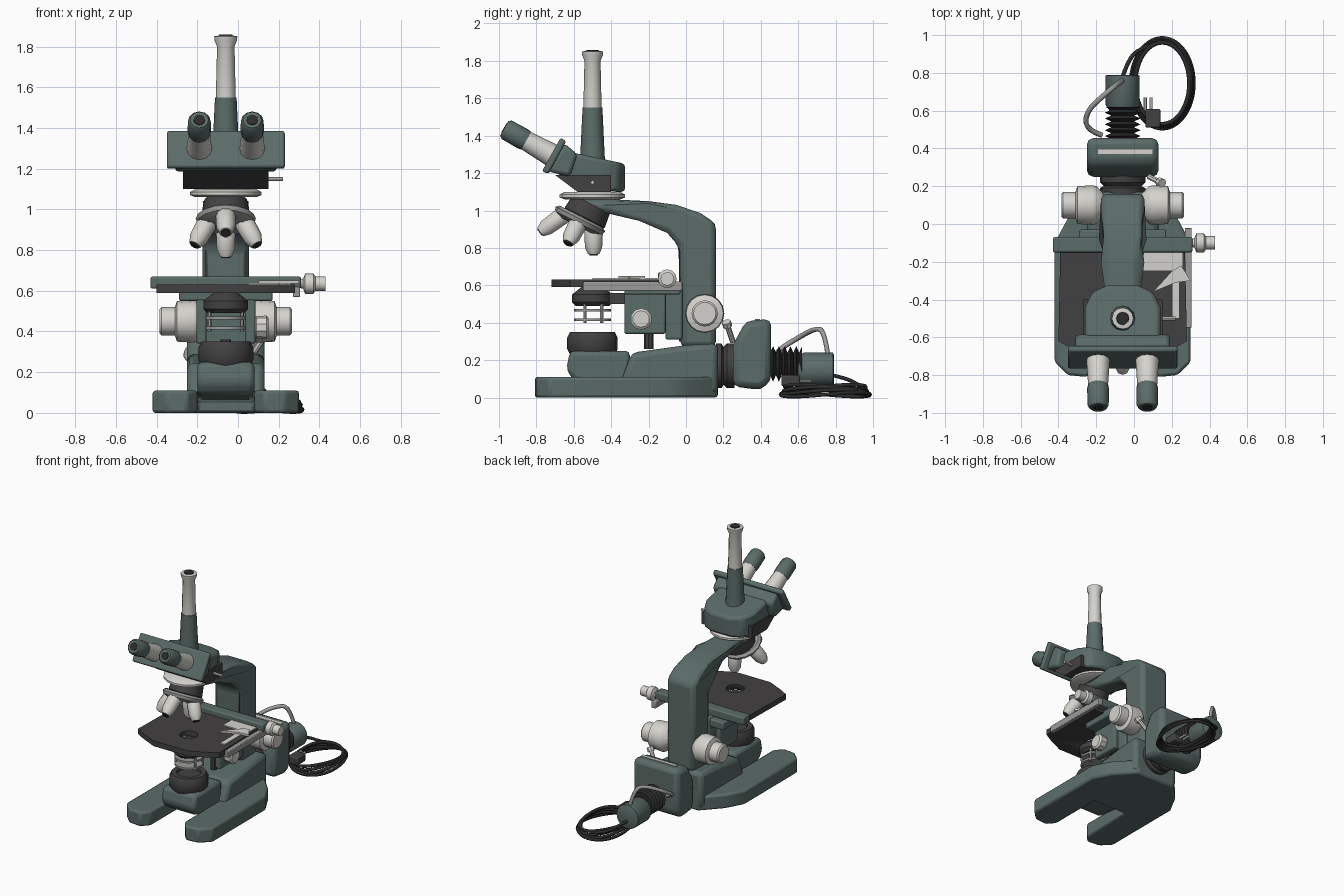
import bpy, bmesh, math
from mathutils import Vector

if "Cube" in bpy.data.objects:
    bpy.data.objects.remove(bpy.data.objects["Cube"])

CX = -0.06  # optical axis of the instrument


def material(name, r, g, b):
    m = bpy.data.materials.new(name)
    m.use_nodes = True
    m.diffuse_color = (r, g, b, 1)
    m.node_tree.nodes["Principled BSDF"].inputs["Base Color"].default_value = (r, g, b, 1)
    return m


GREEN = material("grey green enamel", 0.105, 0.15, 0.14)
DARK = material("charcoal", 0.055, 0.052, 0.052)
WHITE = material("pale metal", 0.66, 0.65, 0.61)
GREY = material("mid grey metal", 0.33, 0.33, 0.32)
BLACK = material("black rubber", 0.025, 0.025, 0.025)


def finish(name, bm, mat, bevel=0, segments=2):
    bmesh.ops.recalc_face_normals(bm, faces=bm.faces[:])
    mesh = bpy.data.meshes.new(name)
    bm.to_mesh(mesh)
    bm.free()
    ob = bpy.data.objects.new(name, mesh)
    bpy.context.collection.objects.link(ob)
    mesh.materials.append(mat)
    if bevel:
        mod = ob.modifiers.new("Bevel", "BEVEL")
        mod.width, mod.segments, mod.angle_limit = bevel, segments, math.radians(35)
    bpy.context.view_layer.objects.active = ob
    ob.select_set(True)
    bpy.ops.object.shade_smooth_by_angle(angle=math.radians(35))
    ob.select_set(False)
    return ob


def prism(name, pts, axis, lo, hi, mat, bevel=0, segments=2):
    """Extrude an outline along x (points are y, z) or z (points are x, y)."""
    bm = bmesh.new()
    place = (lambda p, h: (h, *p)) if axis == "x" else (lambda p, h: (*p, h))
    face = bm.faces.new([bm.verts.new(place(p, lo)) for p in pts])
    new = bmesh.ops.extrude_face_region(bm, geom=[face])["geom"]
    step = Vector(place((0, 0), hi - lo))
    bmesh.ops.translate(bm, vec=step, verts=[v for v in new if isinstance(v, bmesh.types.BMVert)])
    return finish(name, bm, mat, bevel, segments)


def box(name, x, y, z, mat, bevel=0):
    pts = [(x[0], y[0]), (x[1], y[0]), (x[1], y[1]), (x[0], y[1])]
    return prism(name, pts, "z", z[0], z[1], mat, bevel)


def lathe(name, profile, origin, direction, mat, sides=16):
    """Spin (radius, distance) pairs about a direction."""
    turn = Vector((0, 0, 1)).rotation_difference(Vector(direction))
    bm = bmesh.new()
    rings = []
    for r, h in profile:
        ring = []
        for i in range(sides):
            a = math.tau * i / sides
            p = turn @ Vector((r * math.cos(a), r * math.sin(a), h)) + Vector(origin)
            ring.append(bm.verts.new(p))
        rings.append(ring)
    for a, b in zip(rings, rings[1:]):
        for i in range(sides):
            j = (i + 1) % sides
            bm.faces.new((a[i], a[j], b[j], b[i]))
    bm.faces.new(rings[0])
    bm.faces.new(rings[-1])
    return finish(name, bm, mat)


def hose(name, pts, radius, mat, closed=False):
    cu = bpy.data.curves.new(name, "CURVE")
    cu.dimensions, cu.bevel_depth, cu.bevel_resolution = "3D", radius, 1
    cu.resolution_u, cu.use_fill_caps = 4, True
    sp = cu.splines.new("NURBS")
    sp.points.add(len(pts) - 1)
    for p, co in zip(sp.points, pts):
        p.co = (*co, 1)
    sp.order_u, sp.use_endpoint_u, sp.use_cyclic_u = 3, not closed, closed
    ob = bpy.data.objects.new(name, cu)
    bpy.context.collection.objects.link(ob)
    cu.materials.append(mat)


UP, BACK = (0, 0, 1), (0, 1, 0)

# Horseshoe base and raised hub
half = [(0.14, -0.34), (0.14, -0.75), (0.19, -0.81), (0.29, -0.8), (0.36, -0.73),
        (0.36, -0.1), (0.29, 0.03), (0.16, 0.17)]
outline = [(CX + x, y) for x, y in half] + [(CX - x, y) for x, y in reversed(half)]
prism("base", outline, "z", 0, 0.11, GREEN, 0.015)
hub = [(-0.36, 0.06), (-0.29, 0.24), (0.0, 0.28), (0.17, 0.29), (0.17, 0.02), (-0.3, 0.02)]
prism("base_hub", hub, "x", CX - 0.19, CX + 0.19, GREEN, 0.03)

# Field lamp mount between the legs
mount = [(-0.64, 0.15), (-0.6, 0.09), (-0.3, 0.06), (-0.3, 0.25), (-0.62, 0.25)]
prism("lamp_mount", mount, "x", CX - 0.14, CX + 0.14, GREEN, 0.025)
lathe("field_lens_housing", [(0.12, 0.23), (0.135, 0.26), (0.135, 0.32), (0.12, 0.35),
      (0.085, 0.35), (0.08, 0.335)], (CX, -0.5, 0), UP, DARK)

# Curved arm, slimmer toward the head
arm_outline = [(0.16, 0.27), (0.16, 0.93), (0.08, 0.985), (-0.05, 1.03), (-0.2, 1.05), (-0.4, 1.06),
               (-0.58, 1.06), (-0.6, 0.99), (-0.42, 0.985), (-0.25, 0.945), (-0.1, 0.88),
               (-0.04, 0.81), (-0.03, 0.27)]
arm = prism("arm", arm_outline, "x", -0.115, 0.115, GREEN, 0.03)
arm.location.x = CX
for v in arm.data.vertices:
    if v.co.y < -0.15:
        v.co.x *= 0.76
box("arm_front_panel", (CX - 0.1, CX + 0.1), (-0.037, -0.028), (0.3, 0.8), DARK)

# Coarse and fine focus knobs
for side, label in ((1, "left"), (-1, "right")):
    lathe(label + "_focus_knob", [(0.06, 0.1), (0.1, 0.14), (0.105, 0.16), (0.1, 0.24), (0.07, 0.25),
          (0.07, 0.315), (0.06, 0.325)], (CX, 0.1, 0.45), (side, 0, 0), WHITE)

# Binocular head
head_half = [(0.08, -0.325), (0.16, -0.36), (0.2, -0.44), (0.2, -0.7)]
head_outline = [(x, y) for x, y in head_half] + [(-x, y) for x, y in reversed(head_half)]
head = prism("head", head_outline, "z", 1.1, 1.3, GREEN, 0.02)
head.location.x = CX
for v in head.data.vertices:
    t = (v.co.y + 0.325) / 0.375
    if v.co.z > 1.2:
        v.co.z = 1.25 - 0.08 * t
    else:
        v.co.z += 0.1 if v.co.y < -0.6 else 0
prism("head_underside", [(-0.7, 1.19), (-0.58, 1.1), (-0.4, 1.1), (-0.4, 1.19)], "x",
      CX - 0.21, CX + 0.21, DARK)
plate = [(-0.77, 1.21), (-0.735, 1.195), (-0.64, 1.37), (-0.67, 1.39)]
face = prism("eyepiece_plate", plate, "x", -0.29, 0.29, GREEN, 0.012)
face.location.x = CX
face_back = [(-0.74, 1.21), (-0.62, 1.18), (-0.58, 1.3), (-0.65, 1.36)]
prism("plate_backing", face_back, "x", CX - 0.25, CX + 0.25, GREEN, 0.02)
lathe("head_collar", [(0.15, 1.06), (0.175, 1.07), (0.175, 1.085), (0.15, 1.1)], (CX, -0.5, 0), UP, WHITE)
lathe("head_lock_pin", [(0.01, 0), (0.01, 0.08)], (0.14, -0.5, 1.15), (1, 0, 0), WHITE, 8)

# Eyepieces
look = Vector((0, -0.87, 0.49)).normalized()
for side, label in ((1, "left"), (-1, "right")):
    start = Vector((CX + 0.13 * side, -0.68, 1.275))
    lathe(label + "_eyepiece_tube", [(0.065, 0), (0.06, 0.08), (0.052, 0.21)], start, look, WHITE, 12)
    lathe(label + "_eyepiece_cap", [(0.054, 0.2), (0.058, 0.22), (0.056, 0.32), (0.045, 0.335),
          (0.03, 0.335)], start, look, GREEN, 12)
    lathe(label + "_eyepiece_lens", [(0.03, 0.33), (0.028, 0.338)], start, look, BLACK, 12)

# Vertical camera tube
axis = (CX, -0.5, 0)
lathe("camera_tube_lower", [(0.07, 1.22), (0.065, 1.3), (0.053, 1.55)], axis, UP, GREEN, 12)
lathe("camera_tube_upper", [(0.049, 1.54), (0.043, 1.8), (0.055, 1.83), (0.057, 1.85), (0.04, 1.853)],
      axis, UP, WHITE, 12)
lathe("camera_tube_opening", [(0.035, 1.85), (0.033, 1.858)], axis, UP, BLACK, 12)

# Tilted revolving nosepiece with four objectives
tilt = Vector((0, -0.45, -0.89)).normalized()
centre = Vector((CX, -0.57, 0.945))
lathe("nosepiece_neck", [(0.11, -0.1), (0.12, -0.02), (0.1, 0)], centre + Vector((0, 0.02, 0)), tilt, DARK)
lathe("nosepiece_disc", [(0.13, -0.025), (0.148, -0.01), (0.14, 0.012), (0.1, 0.03)], centre, tilt, GREY)
across = Vector((1, 0, 0))
along = tilt.cross(across)
for i in range(4):
    a = math.tau * i / 4
    out = across * math.cos(a) + along * math.sin(a)
    aim = (tilt * 0.89 + out * 0.45).normalized()
    length = (0.15, 0.165, 0.15, 0.14)[i]
    lathe("objective_%d" % (i + 1), [(0.04, -0.01), (0.05, 0.02), (0.046, length * 0.75),
          (0.03, length)], centre + out * 0.085, aim, WHITE, 10)
    lathe("objective_lens_%d" % (i + 1), [(0.026, length - 0.005), (0.022, length + 0.006)],
          centre + out * 0.085, aim, BLACK, 10)

# Stage with light opening
stage_pts = [(-0.39, -0.13), (-0.4, -0.62), (-0.33, -0.66), (-0.2, -0.72), (0.08, -0.72), (0.21, -0.66),
             (0.28, -0.62), (0.27, -0.13)]
stage = prism("stage", stage_pts, "z", 0.59, 0.63, DARK)
cutter = lathe("stage_opening_cutter", [(0.065, 0.5), (0.065, 0.7)], (CX, -0.5, 0), UP, DARK, 12)
cutter.hide_render = True
cutter.hide_set(True)
cut = stage.modifiers.new("Opening", "BOOLEAN")
cut.object, cut.operation = cutter, "DIFFERENCE"
box("stage_rear_rail", (-0.43, 0.31), (-0.15, -0.07), (0.61, 0.67), GREEN, 0.01)
box("stage_side_rail", (0.27, 0.305), (-0.55, -0.02), (0.57, 0.62), GREY, 0.005)
box("slide_rest", (0.05, 0.26), (-0.25, -0.15), (0.63, 0.638), WHITE)
box("slide_guide", (0.2, 0.24), (-0.5, -0.25), (0.63, 0.638), WHITE)
prism("slide_clip", [(0.1, -0.36), (0.2, -0.25), (0.25, -0.22), (0.3, -0.3), (0.22, -0.31)], "z",
      0.635, 0.65, WHITE)
lathe("stage_knob", [(0.02, 0), (0.025, 0.02), (0.05, 0.03), (0.05, 0.07), (0.036, 0.08), (0.036, 0.13)],
      (0.3, -0.1, 0.635), (1, 0, 0), WHITE, 12)

# Stage support, rack and condenser
box("stage_bracket", (CX - 0.23, CX + 0.23), (-0.33, -0.03), (0.55, 0.61), GREEN, 0.01)
box("rack_slide", (CX - 0.12, CX + 0.12), (-0.11, -0.02), (0.31, 0.62), GREEN, 0.01)
for side, label in ((1, "left"), (-1, "right")):
    x = CX + side * 0.12
    box(label + "_condenser_bracket", (x - 0.025, x + 0.025), (-0.33, -0.11), (0.34, 0.56), GREEN, 0.01)
lathe("condenser_knob", [(0.03, 0.13), (0.055, 0.15), (0.058, 0.2), (0.045, 0.21)],
      (CX, -0.24, 0.42), (1, 0, 0), WHITE, 10)
lathe("rack_post", [(0.025, 0.26), (0.025, 0.36)], (CX, -0.2, 0), UP, DARK, 8)
lathe("condenser", [(0.09, 0.49), (0.11, 0.51), (0.11, 0.55), (0.06, 0.59)], (CX, -0.5, 0), UP, DARK)
for z in (0.41, 0.46):
    lathe("filter_ring", [(0.1, z), (0.1, z + 0.014)], (CX, -0.5, 0), UP, GREY)
for x in (-0.08, 0.08):
    for y in (-0.54, -0.45):
        lathe("filter_post", [(0.01, 0.4), (0.01, 0.5)], (CX + x, y, 0), UP, GREY, 6)
box("condenser_arm", (CX - 0.06, CX + 0.06), (-0.42, -0.12), (0.5, 0.56), DARK)

# Rear lamp house, bellows and socket
lathe("lamp_coupling", [(0.12, 0.16), (0.12, 0.19), (0.1, 0.2), (0.12, 0.22), (0.12, 0.26)],
      (CX, 0, 0.17), BACK, DARK)
house = [(0.25, 0.06), (0.25, 0.28), (0.32, 0.41), (0.455, 0.42), (0.455, 0.09), (0.4, 0.04)]
prism("lamp_house", house, "x", CX - 0.19, CX + 0.13 + 0.06, GREEN, 0.035)
box("lamp_vent", (CX - 0.13, CX + 0.16), (0.37, 0.395), (0.414, 0.42), WHITE)
lathe("lamp_screw", [(0.015, 0), (0.015, 0.1), (0.025, 0.1), (0.025, 0.13)], (0.08, 0.25, 0.3),
      (0.4, -0.2, 0.6), WHITE, 8)
ribs = [(0.095 if i % 2 else 0.06, 0.45 + i * 0.0155) for i in range(12)]
lathe("bellows", ribs, (CX, 0, 0.18), BACK, BLACK)
lathe("lamp_socket", [(0.07, 0.6), (0.09, 0.63), (0.09, 0.785), (0.08, 0.79)], (CX, 0, 0.15), BACK, GREEN)

# Conduit, coiled cable and plug
hose("lamp_conduit", [(CX, 0.76, 0.22), (CX - 0.03, 0.74, 0.36), (-0.15, 0.69, 0.37), (-0.25, 0.6, 0.32),
     (-0.26, 0.5, 0.26), (-0.17, 0.47, 0.22)], 0.014, GREY)
for k in range(4):
    loop = []
    for i in range(14):
        a = math.tau * i / 14
        loop.append((0.15 + (0.17 - 0.008 * k) * math.cos(a), 0.745 + (0.245 - 0.008 * k) * math.sin(a),
                     0.016 + 0.014 * k + 0.012 * math.sin(a * 2 + k)))
    hose("cable_coil", loop, 0.011, BLACK, True)
hose("cable_lead", [(CX, 0.78, 0.12), (-0.03, 0.87, 0.1), (0.03, 0.93, 0.06), (0.13, 0.96, 0.05)], 0.011, BLACK)
box("plug", (0.06, 0.14), (0.51, 0.61), (0.06, 0.12), DARK, 0.01)
for x in (0.06, 0.09):
    lathe("plug_pin", [(0.009, 0), (0.009, 0.07)], (x, 0.6, 0.09), BACK, WHITE, 6)
